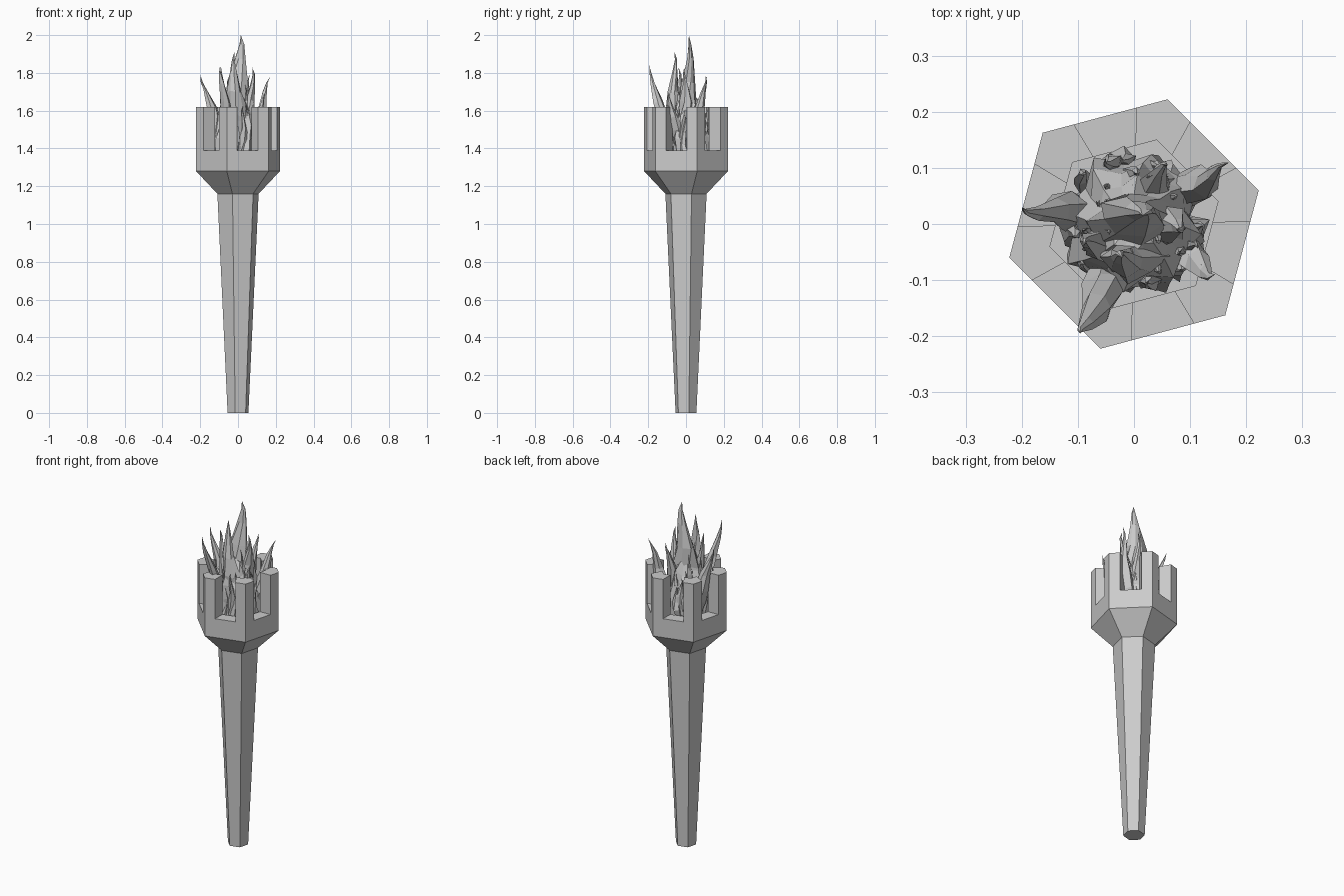
import bpy, bmesh, math, random
from mathutils import Vector

random.seed(7)
if "Cube" in bpy.data.objects:
    bpy.data.objects.remove(bpy.data.objects["Cube"])

grey = bpy.data.materials.new("plain grey")
grey.use_nodes = True
grey.diffuse_color = (0.6, 0.6, 0.6, 1)
grey.node_tree.nodes["Principled BSDF"].inputs["Base Color"].default_value = (0.6, 0.6, 0.6, 1)


def finish(bm, name):
    bmesh.ops.recalc_face_normals(bm, faces=bm.faces)
    mesh = bpy.data.meshes.new(name)
    bm.to_mesh(mesh)
    bm.free()
    mesh.materials.append(grey)
    obj = bpy.data.objects.new(name, mesh)
    bpy.context.collection.objects.link(obj)
    return obj


def bridge(bm, rings):
    """Join successive vertex rings with quads; return one face list per band."""
    bands = []
    for a, b in zip(rings, rings[1:]):
        n = len(a)
        bands.append([bm.faces.new((a[i], a[(i + 1) % n], b[(i + 1) % n], b[i])) for i in range(n)])
    return bands


def hex_ring(bm, r, z, fractions):
    """Hexagon with extra points along each side at the given fractions."""
    corners = [Vector((r * math.cos(a), r * math.sin(a), z))
               for a in (math.radians(15 + 60 * k) for k in range(6))]
    return [bm.verts.new(corners[k].lerp(corners[(k + 1) % 6], f))
            for k in range(6) for f in fractions]


def hex_lathe(bm, profile, fractions=(0,)):
    rings = [hex_ring(bm, r, z, fractions) for r, z in profile]
    bands = bridge(bm, rings)
    bm.faces.new(rings[0])
    bm.faces.new(rings[-1])
    return bands


# Tapered six-sided handle
bm = bmesh.new()
hex_lathe(bm, [(0.057, 0), (0.113, 1.16)])
finish(bm, "handle")

# Flared cup; the rim pieces around each corner rise into battlements
bm = bmesh.new()
bands = hex_lathe(bm, [(0.113, 1.16), (0.23, 1.28), (0.23, 1.39), (0.155, 1.39), (0.155, 1.30)],
                  (0, 0.25, 0.75))
raised = [f for i, f in enumerate(bands[2]) if i % 3 != 1]
out = bmesh.ops.extrude_face_region(bm, geom=raised)
tops = [v for v in out["geom"] if isinstance(v, bmesh.types.BMVert)]
bmesh.ops.translate(bm, verts=tops, vec=(0, 0, 0.23))
old = [f for f in raised if f.is_valid]
if old:
    bmesh.ops.delete(bm, geom=old, context="FACES_ONLY")
finish(bm, "cup")


def tongue(bm, base, tip, rx, ry, sides=6, sway=0.01, rough=0.25):
    """Pointed flame: a bulging, jittered column that bends towards its tip."""
    base, tip = Vector(base), Vector(tip)
    phase = random.uniform(0, math.tau)
    rings = []
    for t, width in ((0, 0.7), (0.2, 1), (0.4, 0.95), (0.6, 0.68), (0.8, 0.34), (0.92, 0.14)):
        centre = base.lerp(tip, t)
        centre.x += sway * math.sin(t * math.pi * 2 + phase)
        centre.y += sway * math.cos(t * math.pi * 2 + phase)
        ring = []
        for i in range(sides):
            a = math.tau * i / sides + phase + t
            w = width * (1 + random.uniform(-rough, rough))
            drop = random.uniform(-0.02, 0.02) * (1 - t)
            ring.append(bm.verts.new(centre + Vector((rx * w * math.cos(a), ry * w * math.sin(a), drop))))
        rings.append(ring)
    bridge(bm, rings)
    bm.faces.new(rings[0])
    point = bm.verts.new(tip)
    last = rings[-1]
    for i in range(sides):
        bm.faces.new((last[i], last[(i + 1) % sides], point))


# Craggy flame body filling the cup
bm = bmesh.new()
rings = []
for r, z in ((0.09, 1.29), (0.115, 1.37), (0.12, 1.46), (0.105, 1.54), (0.08, 1.61), (0.045, 1.68)):
    ring = []
    for i in range(16):
        a = math.tau * (i + z * 3) / 16
        w = r * (1 + (0.1 if i % 2 else -0.1) + random.uniform(-0.08, 0.08))
        ring.append(bm.verts.new((w * math.cos(a), w * math.sin(a), z + random.uniform(-0.02, 0.02))))
    rings.append(ring)
bridge(bm, rings)
bm.faces.new(rings[0])
bmesh.ops.poke(bm, faces=[bm.faces.new(rings[-1])])
finish(bm, "flame_body")

# Tall central flames
bm = bmesh.new()
tongue(bm, (0, 0.015, 1.38), (0.015, 0.015, 2.0), 0.085, 0.05, 8, 0.008)
tongue(bm, (0, -0.05, 1.38), (-0.02, -0.06, 1.91), 0.06, 0.045, 7)
tongue(bm, (0.05, 0.0, 1.38), (0.075, -0.01, 1.83), 0.04, 0.045)
finish(bm, "central_flames")

# Long outer flames leaning over the rim
bm = bmesh.new()
for x, y, z in ((-0.2, 0.03, 1.79), (0.17, 0.11, 1.78), (-0.095, -0.195, 1.84),
                (0.145, -0.09, 1.70), (-0.09, -0.04, 1.83), (0.06, 0.105, 1.79)):
    tongue(bm, (x * 0.35, y * 0.35, 1.36), (x, y, z), 0.036, 0.036, 6, 0.008)
finish(bm, "outer_flames")

# Small flickers scattered around the body
bm = bmesh.new()
for ring_radius, count, top in ((0.115, 15, 1.58), (0.085, 12, 1.66), (0.05, 7, 1.73)):
    for i in range(count):
        a = math.tau * (i + random.uniform(-0.3, 0.3)) / count
        out_dir = Vector((math.cos(a), math.sin(a), 0))
        r = ring_radius * random.uniform(0.9, 1.15)
        tip = out_dir * r + Vector((0, 0, top + random.uniform(-0.06, 0.05)))
        base = out_dir * ring_radius * 0.85 + Vector((0, 0, 1.33))
        tongue(bm, base, tip, 0.022, 0.022, 5, 0.008, 0.35)
finish(bm, "small_flames")
